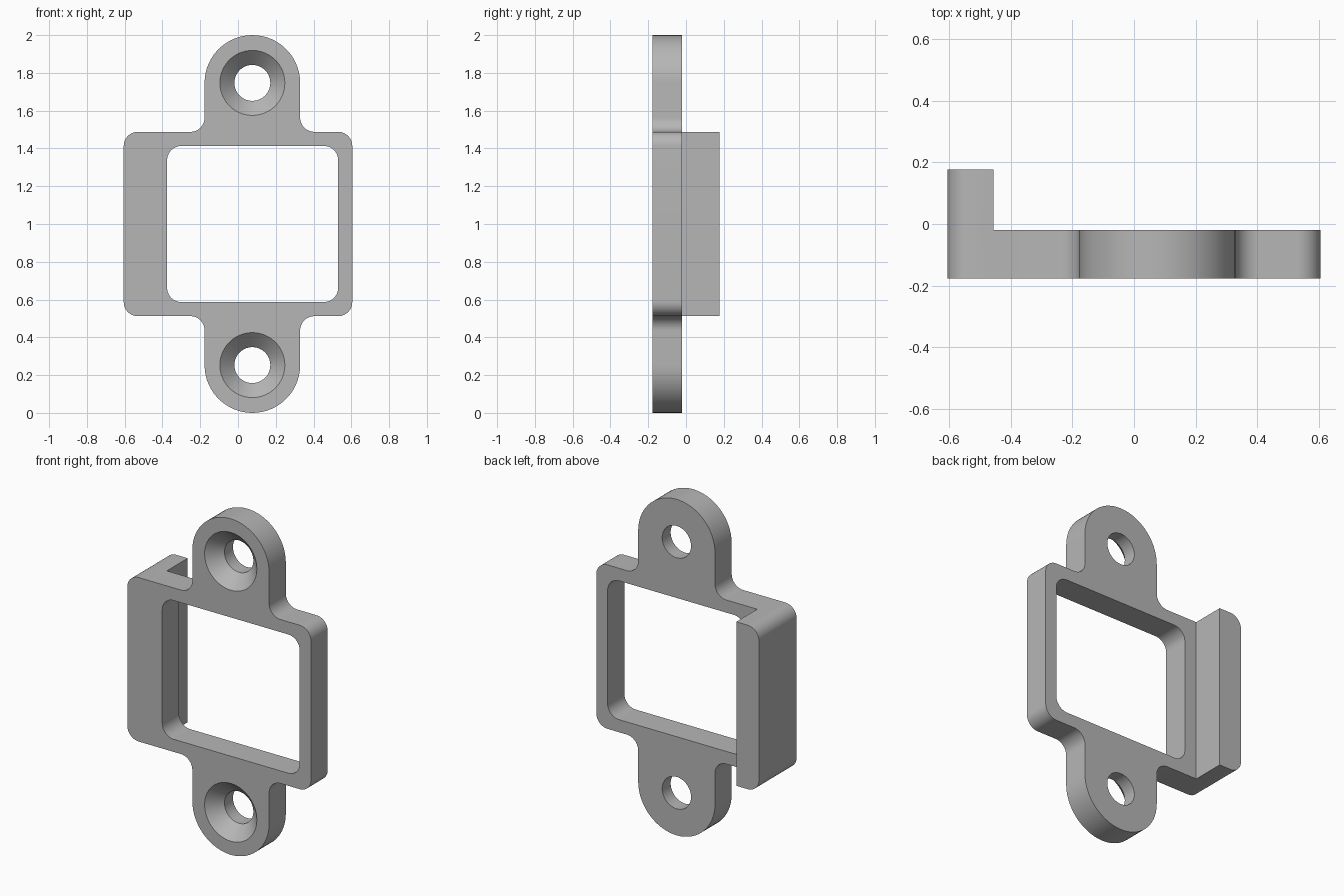
import bpy, bmesh
from math import cos, sin, radians

if "Cube" in bpy.data.objects:
    bpy.data.objects.remove(bpy.data.objects["Cube"], do_unlink=True)

FRONT, PLATE_BACK, LIP_BACK = -0.177, -0.02, 0.177
HALF_W, HALF_H, MID_Z = 0.605, 0.488, 1.0
R = 0.075                    # corner and fillet radius
TAB_X, TAB_R = 0.076, 0.253
TAB_Z = 2.0 - TAB_R

grey = bpy.data.materials.new("Plain grey")
grey.use_nodes = True
colour = (0.47, 0.47, 0.47, 1)
grey.diffuse_color = colour
grey.node_tree.nodes["Principled BSDF"].inputs["Base Color"].default_value = colour


def arc(cx, cz, r, start, end):
    n = max(6, round(abs(end - start) / 6))
    angles = [radians(start + (end - start) * i / n) for i in range(n + 1)]
    return [(cx + r * cos(a), cz + r * sin(a)) for a in angles]


def mirrored(half):
    """Close a top-half outline with its reflection below the middle."""
    return half + [(x, 2 * MID_Z - z) for x, z in reversed(half)]


def loft(name, sections):
    """Solid joining matching xz outlines placed at successive y depths."""
    bm = bmesh.new()
    rings = [[bm.verts.new((x, y, z)) for x, z in pts] for pts, y in sections]
    for a, b in zip(rings, rings[1:]):
        for i in range(len(a)):
            j = (i + 1) % len(a)
            bm.faces.new((a[i], a[j], b[j], b[i]))
    bm.faces.new(rings[0])
    bm.faces.new(rings[-1])
    bmesh.ops.recalc_face_normals(bm, faces=bm.faces)
    mesh = bpy.data.meshes.new(name)
    bm.to_mesh(mesh)
    bm.free()
    mesh.materials.append(grey)
    obj = bpy.data.objects.new(name, mesh)
    bpy.context.collection.objects.link(obj)
    return obj


def combine(target, tool, operation):
    tool.hide_render = True
    mod = target.modifiers.new(tool.name, "BOOLEAN")
    mod.operation, mod.solver, mod.object = operation, "EXACT", tool
    bpy.context.view_layer.objects.active = target
    bpy.ops.object.modifier_apply(modifier=mod.name)
    bpy.data.objects.remove(tool, do_unlink=True)


# Plate outline: rounded frame flowing through fillets into the screw tabs
top = MID_Z + HALF_H
outline = mirrored(
    arc(HALF_W - R, top - R, R, 0, 90)
    + arc(TAB_X + TAB_R + R, top + R, R, 270, 180)
    + arc(TAB_X, TAB_Z, TAB_R, 0, 180)
    + arc(TAB_X - TAB_R - R, top + R, R, 0, -90)
    + arc(R - HALF_W, top - R, R, 90, 180))
bracket = loft("bracket", [(outline, FRONT), (outline, PLATE_BACK)])

# Lip along the right edge, running the whole depth
lip_outline = mirrored([(-0.455, top)] + arc(R - HALF_W, top - R, R, 90, 180))
lip = loft("lip", [(lip_outline, FRONT), (lip_outline, LIP_BACK)])
combine(bracket, lip, "UNION")

# Window opening
window = mirrored(arc(0.53 - R, 1.413 - R, R, 0, 90)
                  + arc(-0.375 + R, 1.413 - R, R, 90, 180))
combine(bracket, loft("window_cutter", [(window, -0.3), (window, 0.3)]), "DIFFERENCE")

# Countersunk screw holes
HOLE_R, SINK_R, EXTRA = 0.095, 0.172, 0.03
for z in (TAB_Z, 2 * MID_Z - TAB_Z):
    wide = arc(TAB_X, z, SINK_R + EXTRA, 0, 360)[:-1]
    narrow = arc(TAB_X, z, HOLE_R, 0, 360)[:-1]
    cutter = loft("screw_hole_cutter", [
        (wide, FRONT - EXTRA),
        (narrow, FRONT + SINK_R - HOLE_R),
        (narrow, PLATE_BACK + EXTRA)])
    combine(bracket, cutter, "DIFFERENCE")

bpy.context.view_layer.objects.active = bracket
bracket.select_set(True)
bpy.ops.object.shade_smooth_by_angle(angle=radians(30))
